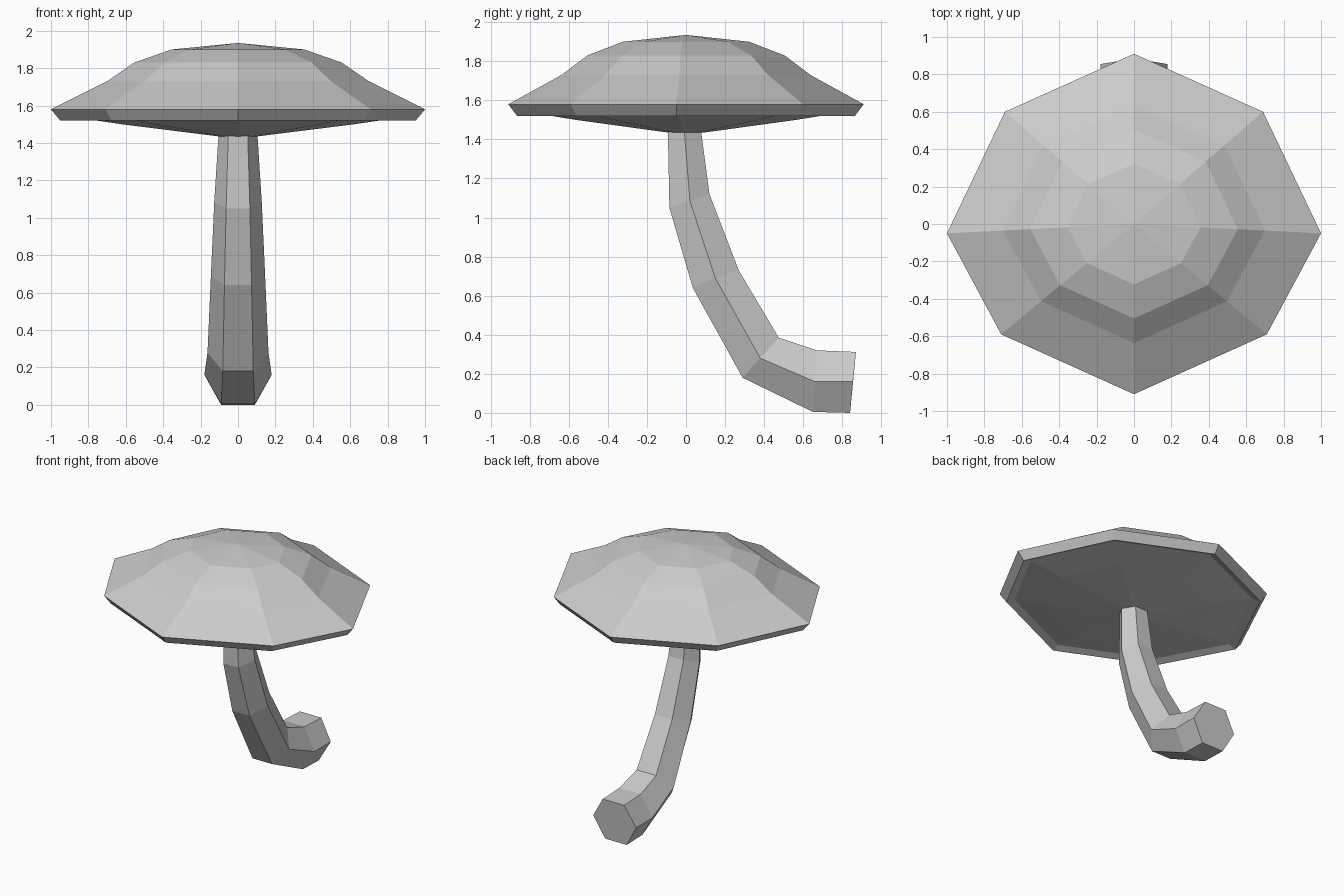
import bpy, bmesh

if "Cube" in bpy.data.objects:
    bpy.data.objects.remove(bpy.data.objects["Cube"])


def loft(name, rings, top=None):
    """Skin a list of equal-length point rings, closing both ends."""
    bm = bmesh.new()
    loops = [[bm.verts.new(p) for p in ring] for ring in rings]
    n = len(loops[0])
    for a, b in zip(loops, loops[1:]):
        for i in range(n):
            j = (i + 1) % n
            bm.faces.new((a[i], a[j], b[j], b[i]))
    if top:
        tip = bm.verts.new(top)
        for i in range(n):
            bm.faces.new((loops[0][i], loops[0][(i + 1) % n], tip))
    else:
        bm.faces.new(loops[0])
    bm.faces.new(loops[-1])
    bmesh.ops.recalc_face_normals(bm, faces=bm.faces)
    mesh = bpy.data.meshes.new(name)
    bm.to_mesh(mesh)
    bm.free()
    obj = bpy.data.objects.new(name, mesh)
    bpy.context.collection.objects.link(obj)
    return obj


# Cap: slightly irregular octagon scaled through a (scale, height) profile
half = [(0.69, 0.60), (1.0, -0.05), (0.71, -0.59)]
outline = [(0, 0.91)] + half + [(0, -0.91)] + [(-x, y) for x, y in reversed(half)]
profile = [(0.355, 1.90), (0.555, 1.83), (0.70, 1.73), (1.0, 1.58),
           (0.95, 1.52), (0.89, 1.54), (0.62, 1.50), (0.10, 1.435)]
loft("mushroom_cap",
     [[(x * s, y * s, z) for x, y in outline] for s, z in profile],
     top=(0, 0, 1.935))

# Stem: bent hexagonal tube; each row is half width, then front, middle
# and back points in the y-z plane
sections = [
    (0.103, (-0.093, 1.46), (-0.01, 1.46), (0.075, 1.46)),
    (0.127, (-0.085, 1.05), (0.02, 1.085), (0.12, 1.12)),
    (0.145, (0.035, 0.64), (0.15, 0.69), (0.27, 0.73)),
    (0.163, (0.29, 0.18), (0.38, 0.28), (0.475, 0.385)),
    (0.18, (0.65, 0.005), (0.66, 0.16), (0.67, 0.32)),
    (0.18, (0.84, 0.0), (0.855, 0.16), (0.87, 0.312)),
]
rings = []
for w, f, m, b in sections:
    h = w / 2
    rings.append([(-h, *f), (h, *f), (w, *m), (h, *b), (-h, *b), (-w, *m)])
loft("mushroom_stem", rings)
